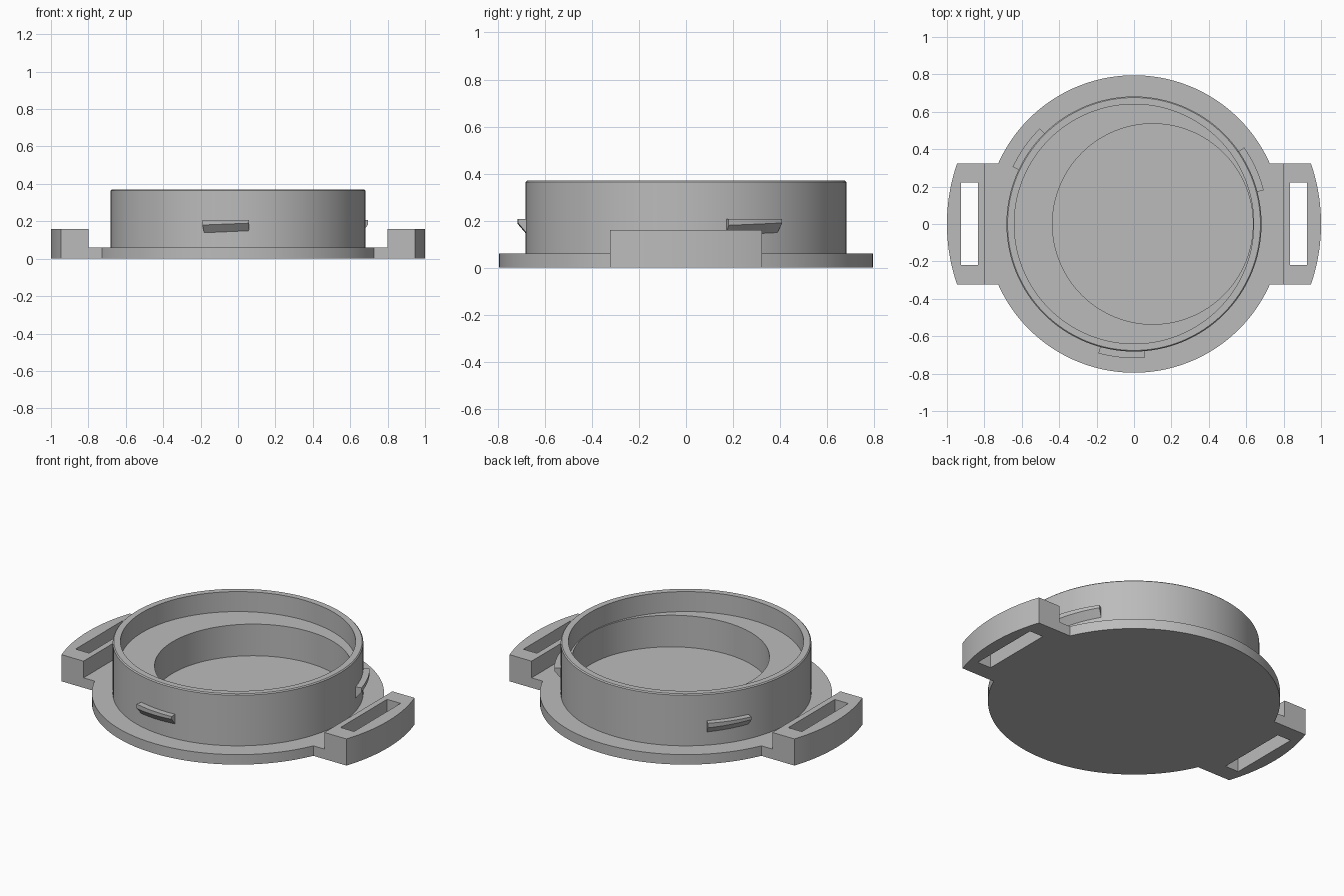
import bpy, bmesh
from math import sin, cos, asin, radians, pi

cube = bpy.data.objects.get("Cube")
if cube:
    bpy.data.objects.remove(cube, do_unlink=True)

grey = bpy.data.materials.new("matte_grey")
grey.use_nodes = True
COLOR = (0.5, 0.5, 0.5, 1)
grey.diffuse_color = COLOR
grey.node_tree.nodes["Principled BSDF"].inputs["Base Color"].default_value = COLOR

PLATE_R, PLATE_H = 0.795, 0.06
HANDLE_Y, HANDLE_X, HANDLE_H = 0.323, 0.8, 0.16


def finish(name, bm):
    bmesh.ops.recalc_face_normals(bm, faces=bm.faces)
    mesh = bpy.data.meshes.new(name)
    bm.to_mesh(mesh)
    bm.free()
    mesh.materials.append(grey)
    obj = bpy.data.objects.new(name, mesh)
    bpy.context.collection.objects.link(obj)
    return obj


def activate(obj):
    bpy.ops.object.select_all(action='DESELECT')
    obj.select_set(True)
    bpy.context.view_layer.objects.active = obj


def smooth(obj):
    activate(obj)
    bpy.ops.object.shade_smooth_by_angle(angle=radians(30))


def arc(r, a0, a1, n, cx=0):
    return [(cx + r * cos(a0 + (a1 - a0) * i / n), r * sin(a0 + (a1 - a0) * i / n))
            for i in range(n + 1)]


def prism(name, outline, z0, z1):
    bm = bmesh.new()
    face = bm.faces.new([bm.verts.new((x, y, z0)) for x, y in outline])
    ext = bmesh.ops.extrude_face_region(bm, geom=[face], use_keep_orig=True)
    for v in ext["geom"]:
        if isinstance(v, bmesh.types.BMVert):
            v.co.z = z1
    return finish(name, bm)


def cut(obj, cutter):
    mod = obj.modifiers.new("cut", 'BOOLEAN')
    mod.operation = 'DIFFERENCE'
    mod.solver = 'EXACT'
    mod.object = cutter
    activate(obj)
    bpy.ops.object.modifier_apply(modifier=mod.name)
    bpy.data.objects.remove(cutter, do_unlink=True)


def sweep(name, sections, closed):
    """Skin a list of equal cross-sections; cap the ends when open."""
    bm = bmesh.new()
    rings = [[bm.verts.new(p) for p in s] for s in sections]
    count = len(rings[0])
    pairs = list(zip(rings, rings[1:]))
    if closed:
        pairs.append((rings[-1], rings[0]))
    else:
        bm.faces.new(rings[0])
        bm.faces.new(rings[-1])
    for a, b in pairs:
        for i in range(count):
            j = (i + 1) % count
            bm.faces.new((a[i], a[j], b[j], b[i]))
    return finish(name, bm)


def section(profile, angle):
    return [(r * cos(angle), r * sin(angle), z) for r, z in profile]


# Round base plate with a short square tab on each side
a = asin(HANDLE_Y / PLATE_R)
outline = ([(HANDLE_X, HANDLE_Y)] + arc(PLATE_R, a, pi - a, 64)
           + [(-HANDLE_X, HANDLE_Y), (-HANDLE_X, -HANDLE_Y)]
           + arc(PLATE_R, pi + a, 2 * pi - a, 64) + [(HANDLE_X, -HANDLE_Y)])
smooth(prism("base_plate", outline, 0, PLATE_H))

# Upright wall with a slightly eased top edge
wall = [(0.64, PLATE_H), (0.682, PLATE_H), (0.682, 0.364), (0.676, 0.37), (0.64, 0.37)]
steps = 128
smooth(sweep("round_wall", [section(wall, 2 * pi * i / steps) for i in range(steps)], True))

# Inner ledge with an off-centre round pocket down to the plate
ledge = prism("inner_ledge", arc(0.64, 0, 2 * pi, steps)[:-1], PLATE_H, 0.25)
cut(ledge, prism("pocket_cutter", arc(0.536, 0, 2 * pi, steps, 0.1)[:-1], 0, 0.4))
smooth(ledge)

# Raised strap handles with slots and curved outer faces
b = asin(HANDLE_Y)
for side, label in ((1, "left"), (-1, "right")):
    shape = [(HANDLE_X, -HANDLE_Y)] + arc(1.0, -b, b, 24) + [(HANDLE_X, HANDLE_Y)]
    handle = prism(label + "_strap_handle", [(side * x, y) for x, y in shape], 0, HANDLE_H)
    slot = [(0.835, -0.22), (0.925, -0.22), (0.925, 0.222), (0.835, 0.222)]
    cut(handle, prism("slot_cutter", [(side * x, y) for x, y in slot], -0.1, 0.3))
    smooth(handle)

# Three locking lugs with sloping undersides around the wall
for k, label in enumerate(("front", "left", "right")):
    sections = []
    for i in range(13):
        t = i / 12
        rise = 0.01 * t
        lug = [(0.67, 0.207), (0.717, 0.207), (0.717, 0.18 + rise), (0.67, 0.125 + rise)]
        sections.append(section(lug, radians(-105.4 + 120 * k + 20.2 * t)))
    smooth(sweep(label + "_locking_lug", sections, False))
